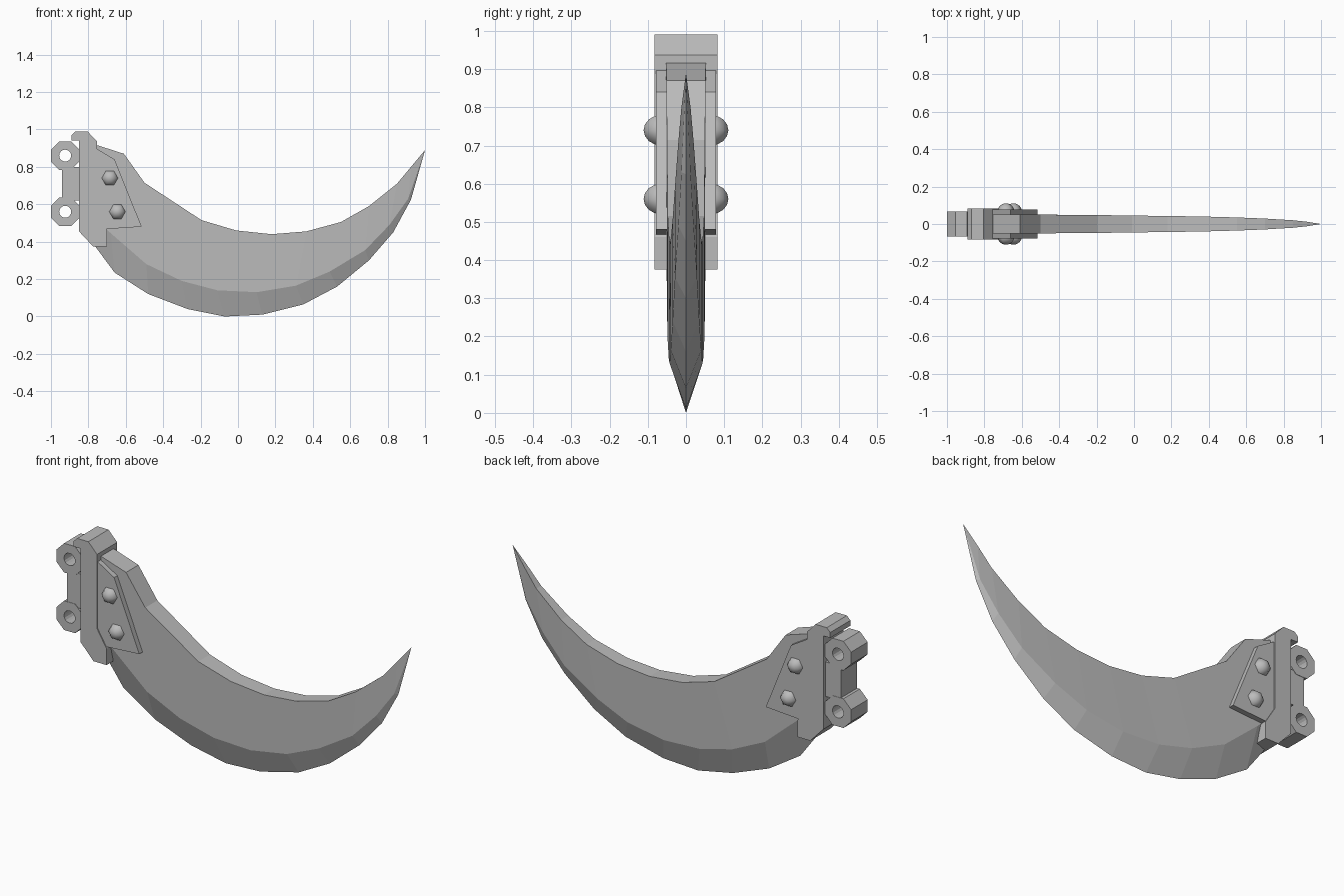
import bpy, bmesh, math
from mathutils import Matrix

cube = bpy.data.objects.get("Cube")
if cube:
    bpy.data.objects.remove(cube, do_unlink=True)

steel = bpy.data.materials.new("grey steel")
steel.use_nodes = True
GREY = (0.5, 0.5, 0.5, 1)
steel.diffuse_color = GREY
steel.node_tree.nodes["Principled BSDF"].inputs["Base Color"].default_value = GREY


def finish(name, bm, smooth=False):
    bmesh.ops.recalc_face_normals(bm, faces=bm.faces)
    for f in bm.faces:
        f.smooth = smooth
    mesh = bpy.data.meshes.new(name)
    bm.to_mesh(mesh)
    bm.free()
    mesh.materials.append(steel)
    ob = bpy.data.objects.new(name, mesh)
    bpy.context.collection.objects.link(ob)
    return ob


def skin(bm, a, b):
    """Join two closed rings of vertices with quads."""
    for i in range(len(a)):
        j = (i + 1) % len(a)
        bm.faces.new((a[i], a[j], b[j], b[i]))


def slab(name, outline, y0, y1):
    """Extrude an x-z outline from y0 to y1."""
    bm = bmesh.new()
    a, b = [[bm.verts.new((x, y, z)) for x, z in outline] for y in (y0, y1)]
    bm.faces.new(a)
    bm.faces.new(b)
    skin(bm, a, b)
    finish(name, bm)


# Curved blade: spine, bevel ridge, cutting edge, half thickness per station
stations = [
    ((-.80, .92), (-.80, .55), (-.80, .42), .052),
    ((-.75, .915), (-.76, .52), (-.76, .37), .052),
    ((-.61, .87), (-.68, .445), (-.66, .235), .051),
    ((-.50, .715), (-.49, .28), (-.48, .12), .05),
    ((-.195, .515), (-.30, .19), (-.27, .04), .048),
    ((-.01, .46), (-.11, .14), (-.07, 0), .045),
    ((.18, .44), (.10, .13), (.13, .01), .043),
    ((.365, .455), (.31, .165), (.35, .065), .04),
    ((.55, .505), (.49, .24), (.53, .16), .035),
    ((.70, .59), (.68, .355), (.70, .30), .029),
    ((.85, .71), (.81, .49), (.83, .45), .02),
    ((.925, .80), (.91, .63), (.925, .625), .012),
]
bm = bmesh.new()
rings = []
for spine, ridge, edge, w in stations:
    section = [(spine, -w), (ridge, -w), (edge, 0), (ridge, w), (spine, w)]
    rings.append([bm.verts.new((p[0], y, p[1])) for p, y in section])
bm.faces.new(rings[0])
for a, b in zip(rings, rings[1:]):
    skin(bm, a, b)
tip = bm.verts.new((1, 0, .89))
last = rings[-1]
for i, v in enumerate(last):
    bm.faces.new((v, last[(i + 1) % len(last)], tip))
finish("blade", bm)

# Hooked mounting bar
slab("mounting_bar", [
    (-.89, .942), (-.89, .97), (-.87, .99), (-.805, .99), (-.755, .937),
    (-.755, .55), (-.70, .46), (-.70, .375), (-.775, .375), (-.85, .455),
    (-.85, .942)], -.083, .083)

# Cheek plates and domed bolts on both sides
cheek = [(-.77, .91), (-.755, .897), (-.66, .84), (-.515, .48), (-.71, .467), (-.77, .53)]
for side, word in ((-1, "right"), (1, "left")):
    slab(f"cheek_plate_{word}", cheek, side * .045, side * .078)
    for n, (x, z) in enumerate([(-.685, .74), (-.645, .56)], 1):
        bm = bmesh.new()
        bmesh.ops.create_uvsphere(
            bm, u_segments=6, v_segments=8, radius=.046,
            matrix=Matrix.Translation((x, side * .065, z))
            @ Matrix.Rotation(math.pi / 2, 4, 'X') @ Matrix.Rotation(math.pi / 6, 4, 'Z'))
        finish(f"bolt_{word}_{n}", bm, smooth=True)

# Octagonal hinge lugs with round pin holes
APOTHEM, HOLE, DEPTH, SIDES = .076, .032, .068, 16
for word, z in (("upper", .86), ("lower", .56)):
    bm = bmesh.new()
    loops = []
    for y, hole in ((-DEPTH, 0), (DEPTH, 0), (DEPTH, 1), (-DEPTH, 1)):
        ring = []
        for i in range(SIDES):
            a = math.tau * i / SIDES
            corner = APOTHEM / math.cos(math.pi / 8)
            r = HOLE if hole else (corner if i % 2 else APOTHEM)
            ring.append(bm.verts.new((-.924 + r * math.cos(a), y, z + r * math.sin(a))))
        loops.append(ring)
    for i in range(4):
        skin(bm, loops[i], loops[(i + 1) % 4])
    finish(f"hinge_lug_{word}", bm)

# Web joining the lugs to the bar
slab("hinge_web", [(-.94, .62), (-.94, .80), (-.84, .80), (-.84, .62)], -.066, .066)
for word, z in (("upper", .86), ("lower", .56)):
    slab(f"lug_root_{word}", [(-.875, z - .035), (-.875, z + .035),
                              (-.84, z + .035), (-.84, z - .035)], -.066, .066)
